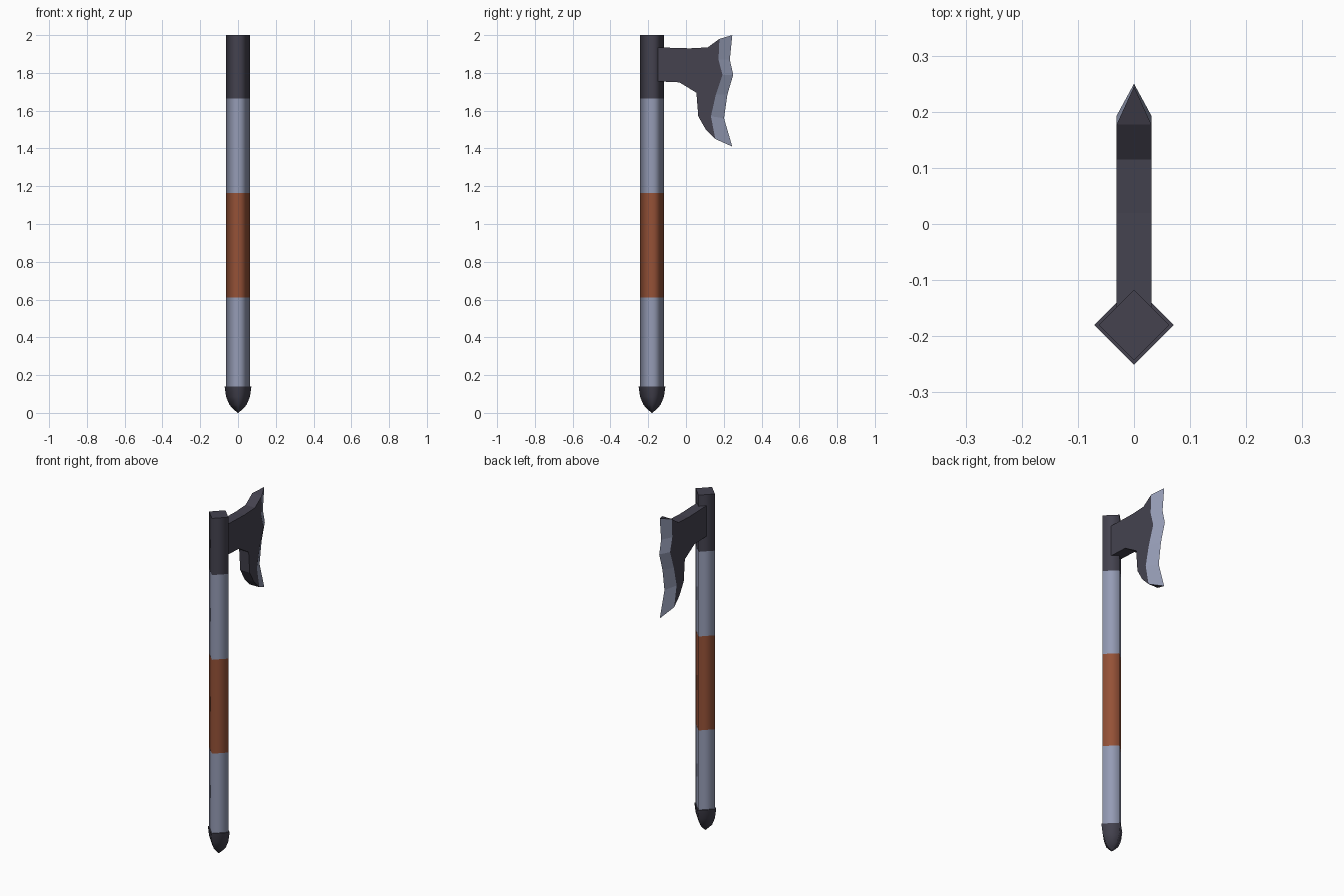
import bpy, bmesh, math

if "Cube" in bpy.data.objects:
    bpy.data.objects.remove(bpy.data.objects["Cube"])


def material(name, rgb):
    m = bpy.data.materials.new(name)
    m.diffuse_color = (*rgb, 1)
    m.use_nodes = True
    m.node_tree.nodes["Principled BSDF"].inputs["Base Color"].default_value = m.diffuse_color
    return m


dark = material("dark_iron", (0.058, 0.055, 0.078))
steel = material("pale_steel", (0.30, 0.33, 0.46))
leather = material("brown_leather", (0.30, 0.083, 0.038))
AXIS_Y = -0.18


def finish(name, bm, mats):
    bmesh.ops.recalc_face_normals(bm, faces=bm.faces)
    me = bpy.data.meshes.new(name)
    bm.to_mesh(me)
    bm.free()
    for m in mats:
        me.materials.append(m)
    ob = bpy.data.objects.new(name, me)
    bpy.context.collection.objects.link(ob)
    return ob


def diamond_lathe(name, profile, mats):
    """Four-sided column: profile rows are (radius, z, material of band above)."""
    bm = bmesh.new()
    rings = []
    for r, z, _ in profile:
        rings.append([bm.verts.new((r * math.cos(k * math.pi / 2),
                                    AXIS_Y + r * math.sin(k * math.pi / 2), z))
                      for k in range(4)])
    for i in range(len(rings) - 1):
        a, b = rings[i], rings[i + 1]
        for k in range(4):
            n = (k + 1) % 4
            f = bm.faces.new((a[k], a[n], b[n], b[k]))
            f.material_index = profile[i][2]
            f.smooth = True
    bm.faces.new(rings[0]).material_index = profile[0][2]
    bm.faces.new(rings[-1]).material_index = profile[-1][2]
    return finish(name, bm, mats)


# Shaft with steel, leather and iron bands
diamond_lathe("shaft", [(0.063, 0.13, 1), (0.063, 0.61, 2), (0.063, 1.165, 1),
                        (0.063, 1.665, 0), (0.063, 2.0, 0)], [dark, steel, leather])

# Pommel, rounding down to a point
diamond_lathe("pommel", [(0.002, 0.0, 0), (0.022, 0.018, 0), (0.045, 0.042, 0),
                         (0.063, 0.085, 0), (0.071, 0.14, 0)], [dark])

# Axe head: flat body in the y-z plane with a sharpened bevel to the edge
T = 0.031
top = [(-0.15, 1.935), (0.02, 1.93), (0.115, 1.935)]
inner = [(0.177, 1.98), (0.172, 1.87), (0.193, 1.79),
         (0.158, 1.685), (0.132, 1.57), (0.155, 1.45)]
edge = [(0.245, 2.0), (0.232, 1.87), (0.25, 1.79),
        (0.219, 1.685), (0.201, 1.56), (0.245, 1.41)]
bottom = [(0.105, 1.50), (0.065, 1.57), (0.055, 1.695),
          (-0.035, 1.75), (-0.15, 1.755)]
outline = top + inner + bottom
bm = bmesh.new()
left, right = [[bm.verts.new((s * T, y, z)) for y, z in outline] for s in (-1, 1)]
tip = [bm.verts.new((0, y, z)) for y, z in edge]
first, last = len(top), len(top) + len(inner) - 1
count = len(outline)
for side in (left, right):
    bm.faces.new(side)
    for i in range(len(edge) - 1):
        f = bm.faces.new((side[first + i], side[first + i + 1], tip[i + 1], tip[i]))
        f.material_index = 1
for i in range(count):
    if not first <= i < last:
        n = (i + 1) % count
        bm.faces.new((left[i], left[n], right[n], right[i]))
bm.faces.new((left[first], right[first], tip[0]))
bm.faces.new((left[last], right[last], tip[-1]))
finish("axe_head", bm, [dark, steel])
